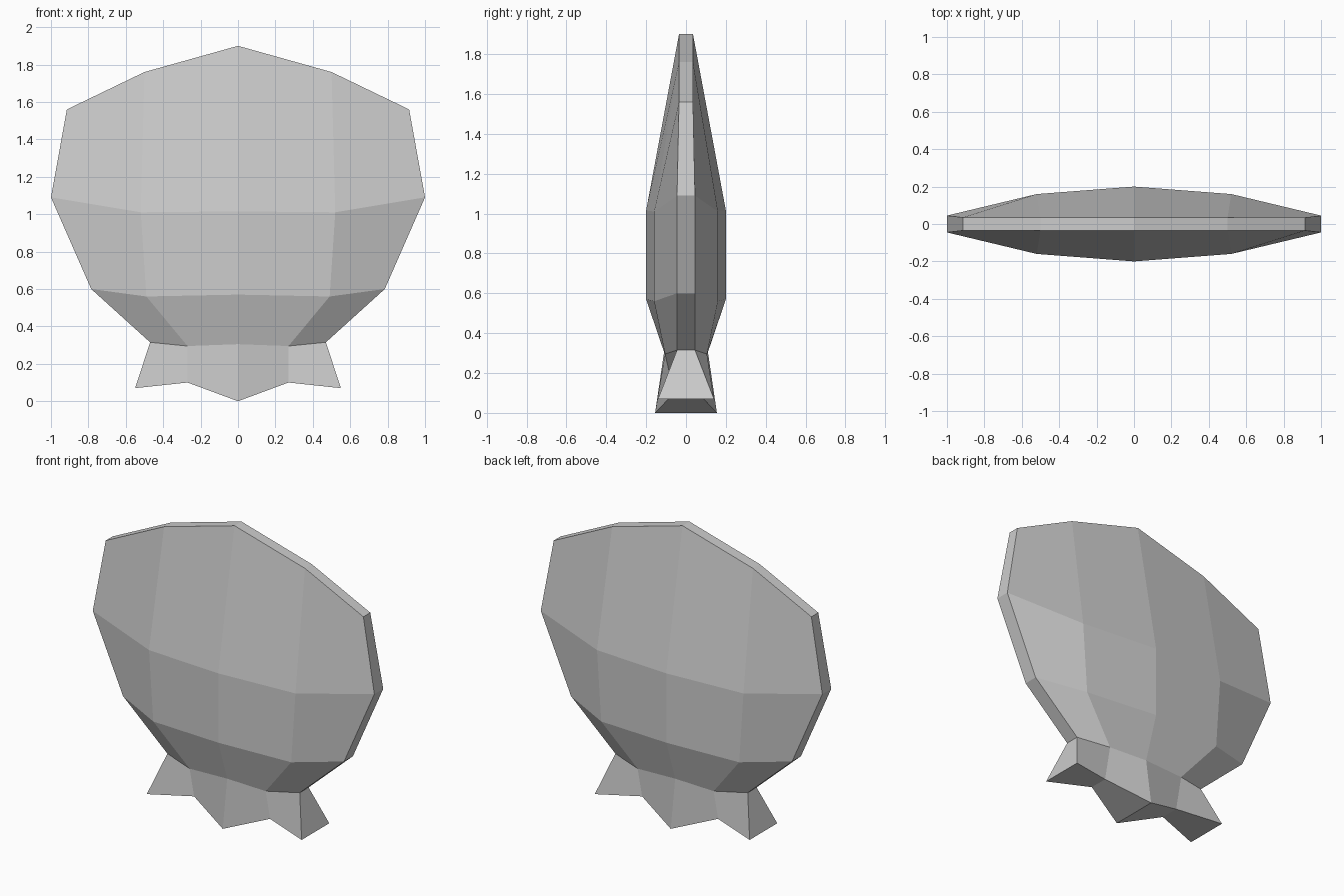
import bpy, bmesh

old = bpy.data.objects.get("Cube")
if old:
    bpy.data.objects.remove(old, do_unlink=True)

# Single grey material
grey = bpy.data.materials.new("plain_grey")
grey.use_nodes = True
colour = (0.6, 0.6, 0.6, 1.0)
grey.diffuse_color = colour
grey.node_tree.nodes["Principled BSDF"].inputs["Base Color"].default_value = colour

# Quarter cross-sections from bottom to top: centre, middle, rim as (x, half depth, z)
rows = [
    [(0, .155, 0), (.27, .06, .10), (.55, .14, .07)],         # flared foot
    [(0, .11, .305), (.27, .105, .295), (.47, .045, .315)],   # neck
    [(0, .2, .57), (.49, .16, .56), (.785, .045, .6)],        # lower body
    [(0, .2, 1.015), (.52, .16, 1.01), (1, .045, 1.09)],      # widest line
    [(0, .035, 1.9), (.5, .035, 1.76), (.915, .035, 1.56)],   # top rim
]


def ring(bm, row):
    """Mirror a quarter section into a closed ring: front left to right, then back."""
    half = [(-x, y, z) for x, y, z in row[:0:-1]] + row
    front = [bm.verts.new((x, -y, z)) for x, y, z in half]
    back = [bm.verts.new((x, y, z)) for x, y, z in reversed(half)]
    return front + back


bm = bmesh.new()
rings = [ring(bm, row) for row in rows]
count = len(rings[0])

# Walls between neighbouring rings
for low, high in zip(rings, rings[1:]):
    for i in range(count):
        j = (i + 1) % count
        bm.faces.new((low[i], low[j], high[j], high[i]))

# Narrow strips closing the top and the underside
for loop in (rings[0], rings[-1]):
    for i in range(count // 2 - 1):
        bm.faces.new((loop[i], loop[i + 1], loop[-2 - i], loop[-1 - i]))

bmesh.ops.recalc_face_normals(bm, faces=bm.faces)
mesh = bpy.data.meshes.new("shell_body")
bm.to_mesh(mesh)
bm.free()
mesh.materials.append(grey)
body = bpy.data.objects.new("shell_body", mesh)
bpy.context.collection.objects.link(body)
